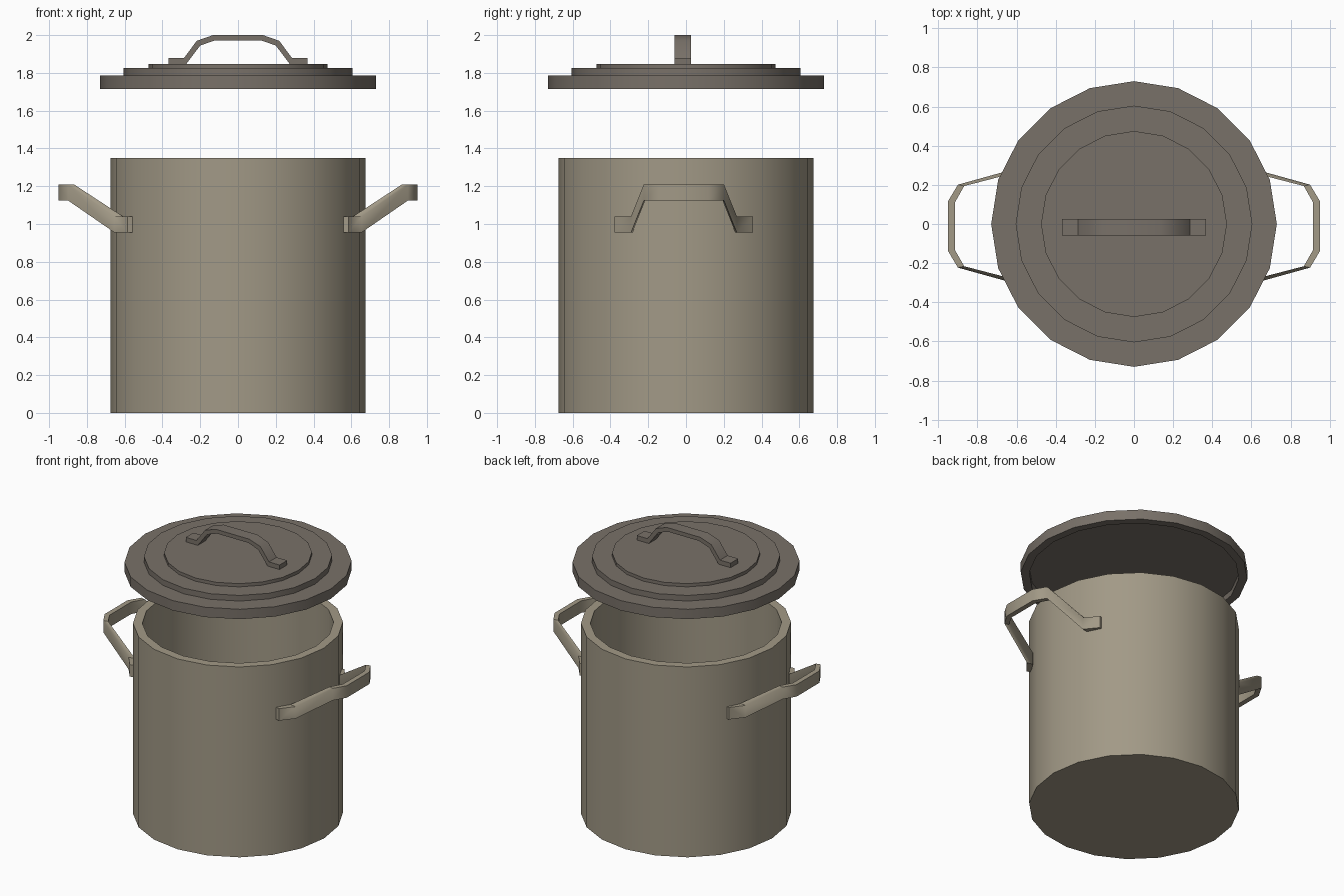
import bpy, bmesh, math

if "Cube" in bpy.data.objects:
    bpy.data.objects.remove(bpy.data.objects["Cube"])

SIDES = 20


def material(name, rgb):
    m = bpy.data.materials.new(name)
    m.diffuse_color = (*rgb, 1)
    m.use_nodes = True
    m.node_tree.nodes["Principled BSDF"].inputs["Base Color"].default_value = m.diffuse_color
    return m


POT = material("pot_metal", (0.36, 0.32, 0.24))
LID = material("lid_metal", (0.19, 0.165, 0.14))


def finish(bm, name, mat, angle):
    bmesh.ops.recalc_face_normals(bm, faces=bm.faces)
    me = bpy.data.meshes.new(name)
    bm.to_mesh(me)
    bm.free()
    me.materials.append(mat)
    ob = bpy.data.objects.new(name, me)
    bpy.context.collection.objects.link(ob)
    bpy.ops.object.select_all(action='DESELECT')
    ob.select_set(True)
    bpy.context.view_layer.objects.active = ob
    bpy.ops.object.shade_smooth_by_angle(angle=math.radians(angle))
    return ob


def bridge(bm, rings):
    """Join consecutive closed rings with quads and cap both ends."""
    for a, b in zip(rings, rings[1:]):
        n = len(a)
        for i in range(n):
            j = (i + 1) % n
            bm.faces.new((a[i], a[j], b[j], b[i]))
    bm.faces.new(rings[0])
    bm.faces.new(rings[-1])


def lathe(name, profile, mat):
    """Turn (radius, z) points around the z axis."""
    bm = bmesh.new()
    rings = []
    for r, z in profile:
        angles = [2 * math.pi * i / SIDES for i in range(SIDES)]
        rings.append([bm.verts.new((r * math.cos(t), r * math.sin(t), z)) for t in angles])
    bridge(bm, rings)
    return finish(bm, name, mat, 30)


def strap(name, sections, mat):
    """Flat bar through four-cornered sections."""
    bm = bmesh.new()
    bridge(bm, [[bm.verts.new(p) for p in s] for s in sections])
    return finish(bm, name, mat, 50)


# Pot body: hollow with a flat floor
lathe("pot_body", [(0.675, 0), (0.675, 1.35), (0.615, 1.35), (0.615, 0.06)], POT)

# Lid: three steps, recessed underneath
lathe("lid", [(0.675, 1.755), (0.675, 1.715), (0.73, 1.715), (0.73, 1.785),
              (0.605, 1.785), (0.605, 1.825), (0.475, 1.825), (0.475, 1.848)], LID)

# Lid handle: (outer x, outer z, inner x, inner z) for one half
half = [(0.368, 1.88, 0.368, 1.846), (0.285, 1.88, 0.275, 1.846),
        (0.218, 1.97, 0.2, 1.945), (0.132, 2.0, 0.122, 1.972)]
path = [(-a, b, -c, d) for a, b, c, d in half] + half[::-1]
strap("lid_handle", [[(ox, -0.06, oz), (ox, 0.026, oz), (ix, 0.026, iz), (ix, -0.06, iz)]
                     for ox, oz, ix, iz in path], LID)

# Side handles: (outer x, outer y, inner x, inner y, z) for one half
half = [(0.585, 0.367, 0.555, 0.36, 0.998), (0.655, 0.28, 0.61, 0.272, 0.998),
        (0.9, 0.212, 0.868, 0.205, 1.167), (0.95, 0.128, 0.915, 0.122, 1.167)]
path = [(a, -b, c, -d, z) for a, b, c, d, z in half] + half[::-1]
H, YC = 0.0425, -0.011
for side, s in (("right", 1), ("left", -1)):
    strap("side_handle_" + side,
          [[(s * ox, oy + YC, z - H), (s * ox, oy + YC, z + H),
            (s * ix, iy + YC, z + H), (s * ix, iy + YC, z - H)]
           for ox, oy, ix, iy, z in path], POT)
